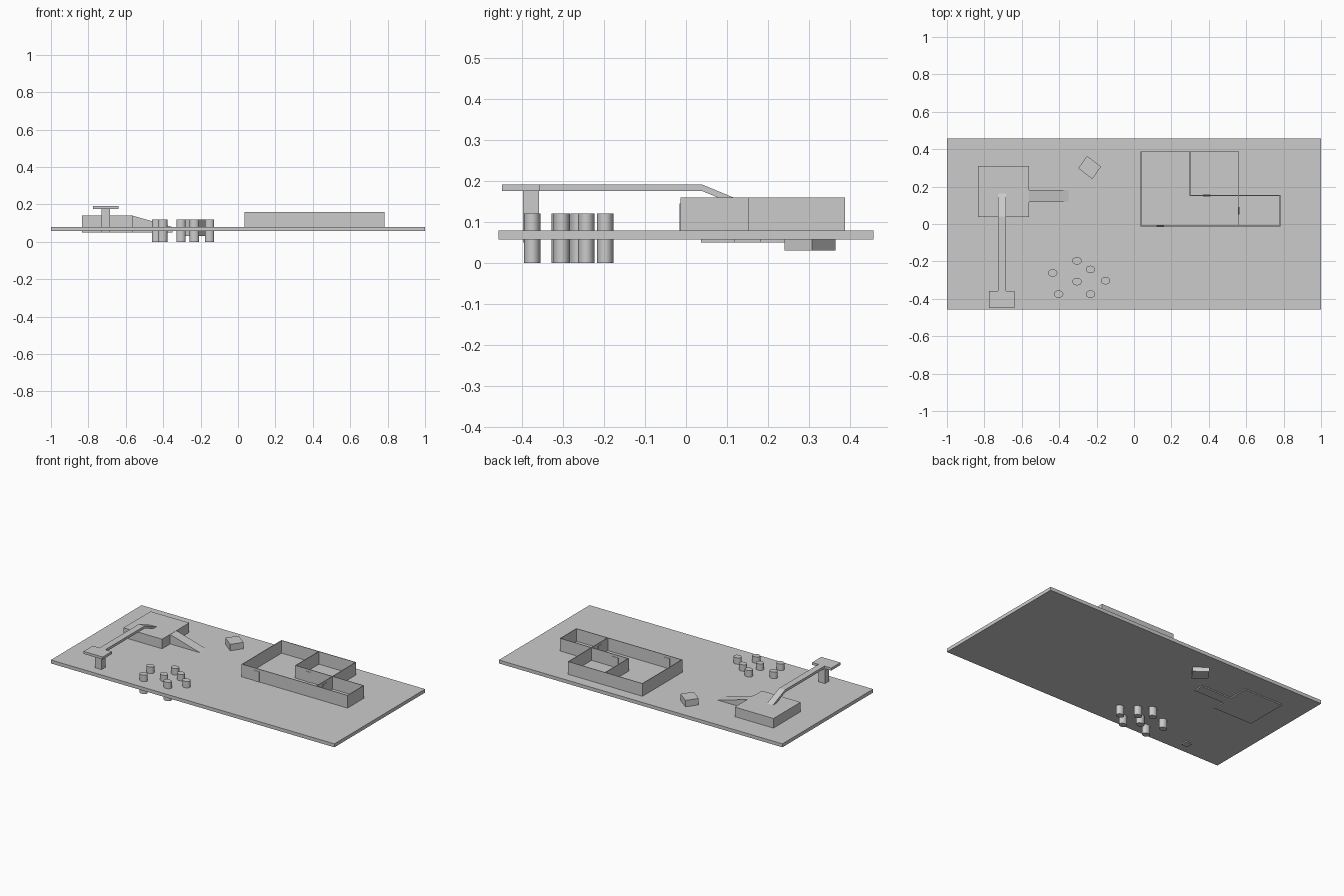
import bpy, bmesh, math

if "Cube" in bpy.data.objects:
    bpy.data.objects.remove(bpy.data.objects["Cube"])


def make_object(name, bm):
    bmesh.ops.recalc_face_normals(bm, faces=bm.faces)
    mesh = bpy.data.meshes.new(name)
    bm.to_mesh(mesh)
    bm.free()
    obj = bpy.data.objects.new(name, mesh)
    bpy.context.collection.objects.link(obj)
    return obj


def box(name, x, y, z):
    """Box from (min, max) pairs."""
    bm = bmesh.new()
    bmesh.ops.create_cube(bm, size=1)
    for v in bm.verts:
        v.co = [r[0] if c < 0 else r[1] for c, r in zip(v.co, (x, y, z))]
    return make_object(name, bm)


def extrude(name, points, vec):
    """Closed polygon pushed along a vector."""
    bm = bmesh.new()
    face = bm.faces.new([bm.verts.new(p) for p in points])
    result = bmesh.ops.extrude_face_region(bm, geom=[face])
    verts = [g for g in result["geom"] if isinstance(g, bmesh.types.BMVert)]
    bmesh.ops.translate(bm, verts=verts, vec=vec)
    # keep the starting cap so that the solid is closed
    bmesh.ops.holes_fill(bm, edges=bm.edges)
    return make_object(name, bm)


# ground slab
box("ground_slab", (-1, 1), (-0.457, 0.457), (0.057, 0.079))

# raised platform and its ramp
box("platform", (-0.834, -0.561), (0.037, 0.31), (0.05, 0.14))
extrude("platform_ramp",
        [(-0.565, 0.118, 0.05), (-0.565, 0.118, 0.14),
         (-0.35, 0.118, 0.079), (-0.35, 0.118, 0.05)], (0, 0.064, 0))

# lookout post, deck and walkway sloping down to the platform
box("lookout_post", (-0.729, -0.684), (-0.398, -0.358), (0.05, 0.176))
box("lookout_deck", (-0.775, -0.64), (-0.449, -0.357), (0.175, 0.191))
extrude("walkway",
        [(-0.727, -0.36, 0.175), (-0.727, -0.36, 0.191), (-0.727, 0.04, 0.191),
         (-0.727, 0.163, 0.14), (-0.727, 0.13, 0.138), (-0.727, 0.04, 0.175)],
        (0.042, 0, 0))

# turned block
extrude("turned_block",
        [(-0.251, 0.364, 0.03), (-0.176, 0.307, 0.03),
         (-0.223, 0.24, 0.03), (-0.298, 0.298, 0.03)], (0, 0, 0.09))

# cluster of oval stumps
stumps = [(-0.435, -0.262), (-0.305, -0.197), (-0.233, -0.243), (-0.305, -0.308),
          (-0.152, -0.303), (-0.403, -0.375), (-0.233, -0.375)]
for i, (x, y) in enumerate(stumps):
    bpy.ops.mesh.primitive_cylinder_add(vertices=32, radius=1, depth=0.12,
                                        location=(x, y, 0.06))
    stump = bpy.context.object
    stump.name = f"stump_{i + 1}"
    stump.scale = (0.025, 0.02, 1)
    bpy.ops.object.transform_apply(location=False, rotation=False, scale=True)
    bpy.ops.object.shade_smooth_by_angle(angle=math.radians(35))

# roofless building: thin walls given by end points
T = 0.002
walls = {
    "front_wall": (0.037, -0.011, 0.78, -0.011),
    "left_wall": (0.037, -0.011, 0.037, 0.386),
    "back_wall": (0.037, 0.386, 0.56, 0.386),
    "right_wall": (0.56, -0.011, 0.56, 0.386),
    "middle_wall": (0.30, 0.152, 0.78, 0.152),
    "room_divider": (0.30, 0.152, 0.30, 0.386),
    "wing_end_wall": (0.78, -0.011, 0.78, 0.152),
}
for name, (x0, y0, x1, y1) in walls.items():
    box(name, (x0 - T, x1 + T), (y0 - T, y1 + T), (0.075, 0.16))

# door panels standing slightly proud of the walls
D = 0.0045
box("front_door", (0.12, 0.16), (-0.011 - D, -0.011 + D), (0.078, 0.145))
box("middle_door", (0.37, 0.41), (0.152 - D, 0.152 + D), (0.078, 0.145))
box("wing_door", (0.56 - D, 0.56 + D), (0.05, 0.09), (0.078, 0.145))
